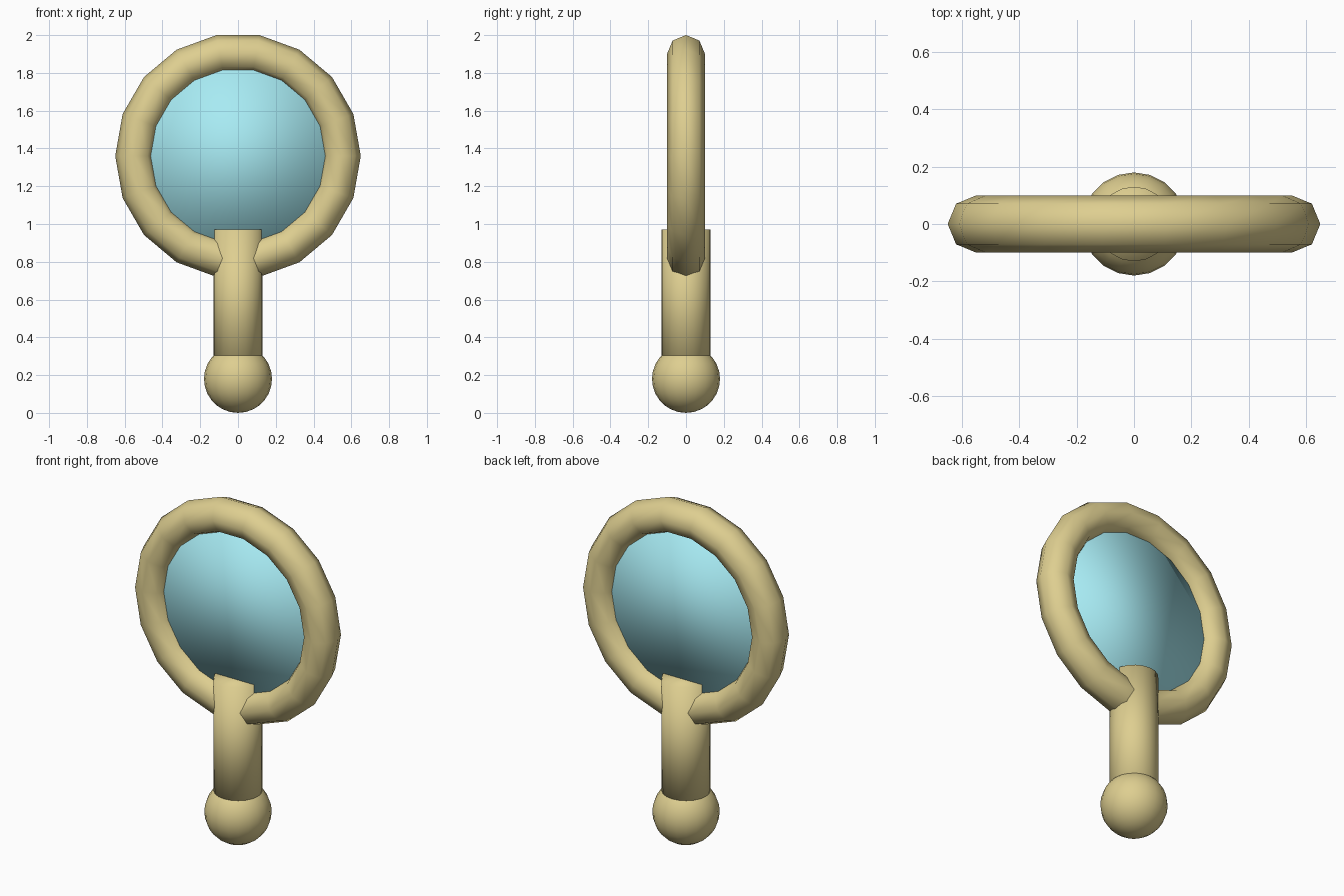
import bpy
import math

if "Cube" in bpy.data.objects:
    bpy.data.objects.remove(bpy.data.objects["Cube"])


def material(name, color):
    mat = bpy.data.materials.new(name)
    mat.diffuse_color = (*color, 1.0)
    mat.use_nodes = True
    mat.node_tree.nodes["Principled BSDF"].inputs["Base Color"].default_value = mat.diffuse_color
    return mat


def finish(name, mat):
    """Name the newest object, colour it and shade it fully smooth."""
    obj = bpy.context.active_object
    obj.name = name
    obj.data.materials.append(mat)
    bpy.ops.object.shade_smooth()
    return obj


gold = material("gold", (0.73, 0.62, 0.28))
glass = material("glass", (0.39, 0.83, 0.90))

RING_Z = 1.36
UPRIGHT = (math.pi / 2, 0, 0)

# Frame: low-poly ring standing upright
bpy.ops.mesh.primitive_torus_add(
    major_segments=18, minor_segments=8, major_radius=0.55, minor_radius=0.10,
    location=(0, 0, RING_Z), rotation=UPRIGHT)
finish("ring_frame", gold)

# Thin mirror disc, its rim buried in the ring
bpy.ops.mesh.primitive_cylinder_add(
    vertices=32, radius=0.50, depth=0.06,
    location=(0, 0, RING_Z), rotation=UPRIGHT)
finish("mirror_disc", glass)

# Handle, running from inside the end ball up through the ring
HANDLE_BOTTOM, HANDLE_TOP = 0.20, 0.97
bpy.ops.mesh.primitive_cylinder_add(
    vertices=20, radius=0.13, depth=HANDLE_TOP - HANDLE_BOTTOM,
    location=(0, 0, (HANDLE_TOP + HANDLE_BOTTOM) / 2))
finish("handle", gold)

# Ball at the end of the handle
bpy.ops.mesh.primitive_uv_sphere_add(
    segments=20, ring_count=14, radius=0.18, location=(0, 0, 0.18))
finish("end_ball", gold)
